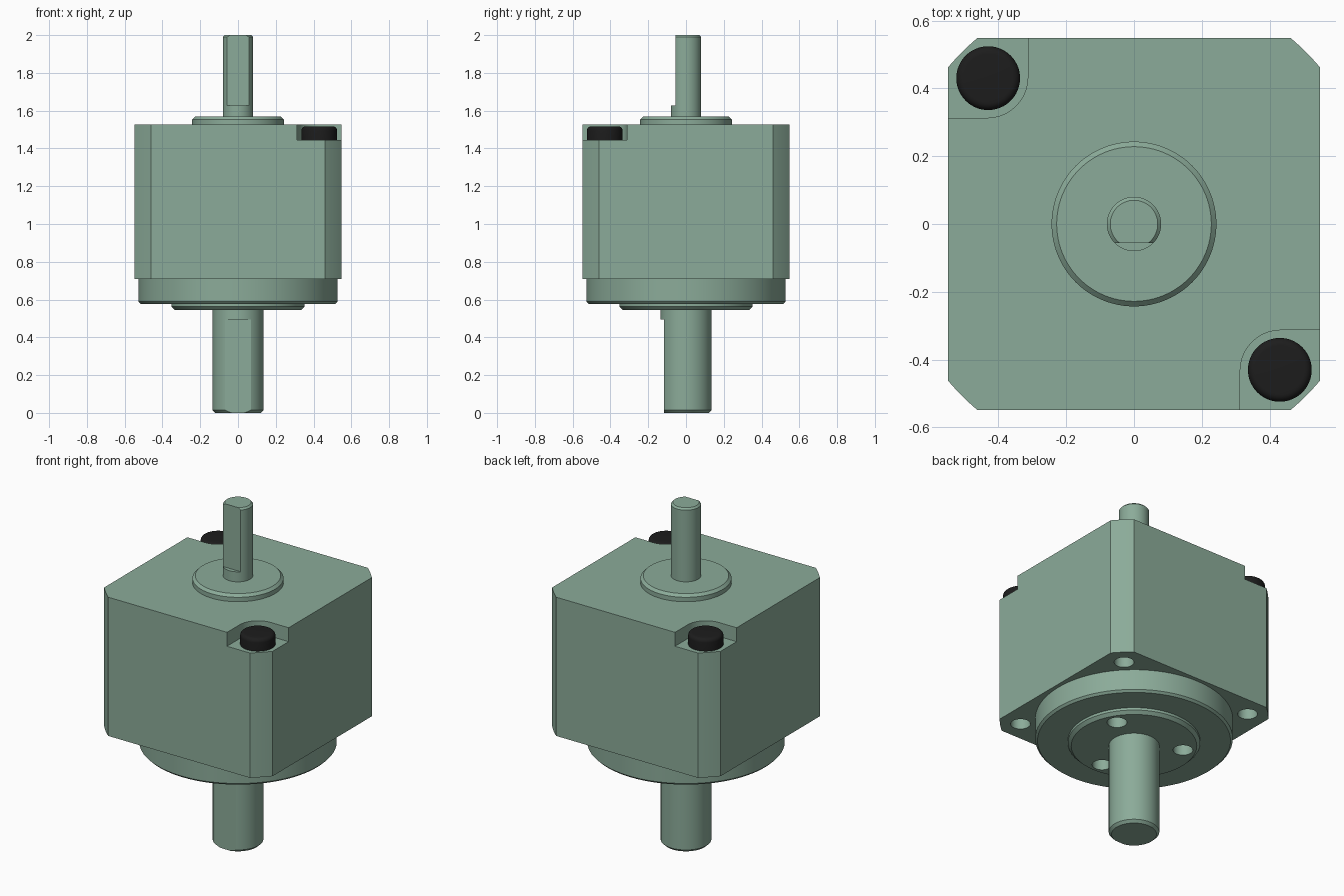
import bpy, bmesh
from math import sin, cos, pi, radians, sqrt, atan2

if "Cube" in bpy.data.objects:
    bpy.data.objects.remove(bpy.data.objects["Cube"])


def material(name, rgb):
    m = bpy.data.materials.new(name)
    m.diffuse_color = (*rgb, 1)
    m.use_nodes = True
    m.node_tree.nodes["Principled BSDF"].inputs["Base Color"].default_value = m.diffuse_color
    return m


GREEN = material("green_metal", (0.26, 0.41, 0.32))
BLACK = material("black_oxide", (0.012, 0.012, 0.012))


def add_object(name, bm, mat=None):
    bmesh.ops.recalc_face_normals(bm, faces=bm.faces[:])
    me = bpy.data.meshes.new(name)
    bm.to_mesh(me)
    bm.free()
    ob = bpy.data.objects.new(name, me)
    bpy.context.collection.objects.link(ob)
    if mat:
        me.materials.append(mat)
    return ob


def lathe(name, profile, mat=None, centre=(0, 0), n=96):
    """Solid of revolution; profile is (radius, z) from bottom to top."""
    bm = bmesh.new()
    rings = [[bm.verts.new((centre[0] + r * cos(2 * pi * i / n),
                            centre[1] + r * sin(2 * pi * i / n), z))
              for i in range(n)] for r, z in profile]
    for a, b in zip(rings, rings[1:]):
        for i in range(n):
            j = (i + 1) % n
            bm.faces.new((a[i], a[j], b[j], b[i]))
    bm.faces.new(rings[0][::-1])
    bm.faces.new(rings[-1])
    return add_object(name, bm, mat)


def prism(name, outline, z0, z1, mat=None):
    bm = bmesh.new()
    low = [bm.verts.new((x, y, z0)) for x, y in outline]
    high = [bm.verts.new((x, y, z1)) for x, y in outline]
    n = len(outline)
    for i in range(n):
        j = (i + 1) % n
        bm.faces.new((low[i], low[j], high[j], high[i]))
    bm.faces.new(low[::-1])
    bm.faces.new(high)
    return add_object(name, bm, mat)


def cut(target, cutters):
    for c in cutters:
        c.hide_render = True
        mod = target.modifiers.new("cut", 'BOOLEAN')
        mod.operation = 'DIFFERENCE'
        mod.solver = 'EXACT'
        mod.object = c
        bpy.context.view_layer.objects.active = target
        bpy.ops.object.modifier_apply(modifier=mod.name)
        bpy.data.objects.remove(c, do_unlink=True)


def smooth(ob):
    bpy.ops.object.select_all(action='DESELECT')
    ob.select_set(True)
    bpy.context.view_layer.objects.active = ob
    bpy.ops.object.shade_smooth_by_angle(angle=radians(25))


def box_cutter(x, y0, y1, z0, z1):
    return prism("cutter", [(-x, y0), (x, y0), (x, y1), (-x, y1)], z0, z1)


# Square housing whose corners are trimmed by a large circle
H, R = 0.549, 0.717
a0 = atan2(sqrt(R * R - H * H), H)
outline = []
for q in range(4):
    for i in range(7):
        a = q * pi / 2 + a0 + (pi / 2 - 2 * a0) * i / 6
        outline.append((R * cos(a), R * sin(a)))
housing = prism("housing", outline, 0.71, 1.527, GREEN)

# Screw pockets in two opposite corners, mounting holes in all four
P, IN, RAD = 0.43, 0.313, 0.12
cutters = []
for s in (1, -1):
    c = IN + RAD
    pts = [(0.7, -0.7), (0.7, -IN)]
    pts += [(c + RAD * cos(a), -c + RAD * sin(a))
            for a in [pi / 2 + pi / 2 * i / 12 for i in range(13)]]
    pts += [(IN, -0.7)]
    cutters.append(prism("cutter", [(s * x, s * y) for x, y in pts], 1.445, 1.7))
for sx in (1, -1):
    for sy in (1, -1):
        cutters.append(lathe("cutter", [(0.053, 0.6), (0.053, 1.0)],
                             centre=(sx * P, sy * P), n=32))
cut(housing, cutters)

# Lower round flange with raised boss and three tapped holes
flange = lathe("lower_flange", [(0.335, 0.545), (0.353, 0.562), (0.353, 0.577),
                                (0.515, 0.577), (0.527, 0.589), (0.527, 0.715)], GREEN)
cut(flange, [lathe("cutter", [(0.053, 0.4), (0.053, 0.69)],
                   centre=(0.265 * cos(radians(a)), 0.265 * sin(radians(a))), n=32)
             for a in (30, 150, 270)])

# Thick output shaft with front flat
output = lathe("output_shaft", [(0.12, 0), (0.135, 0.015), (0.135, 0.56)], GREEN)
cut(output, [box_cutter(0.3, -0.4, -0.116, -0.1, 0.495)])

# Upper pilot disc
pilot = lathe("pilot_disc", [(0.243, 1.52), (0.243, 1.553), (0.228, 1.568)], GREEN)

# Thin rear shaft with front flat
rear = lathe("rear_shaft", [(0.08, 1.56), (0.08, 1.99), (0.07, 2.0)], GREEN)
cut(rear, [box_cutter(0.3, -0.3, -0.056, 1.627, 2.2)])

# Black screw heads with rounded rims
parts = [housing, flange, output, pilot, rear]
rim = [(0.072 + 0.022 * cos(a), 1.495 + 0.022 * sin(a))
       for a in [pi / 2 * i / 6 for i in range(7)]]
for s, label in ((1, "front"), (-1, "back")):
    parts.append(lathe(label + "_screw_head", [(0.094, 1.44)] + rim, BLACK,
                       centre=(s * P, -s * P), n=64))

for ob in parts:
    smooth(ob)
